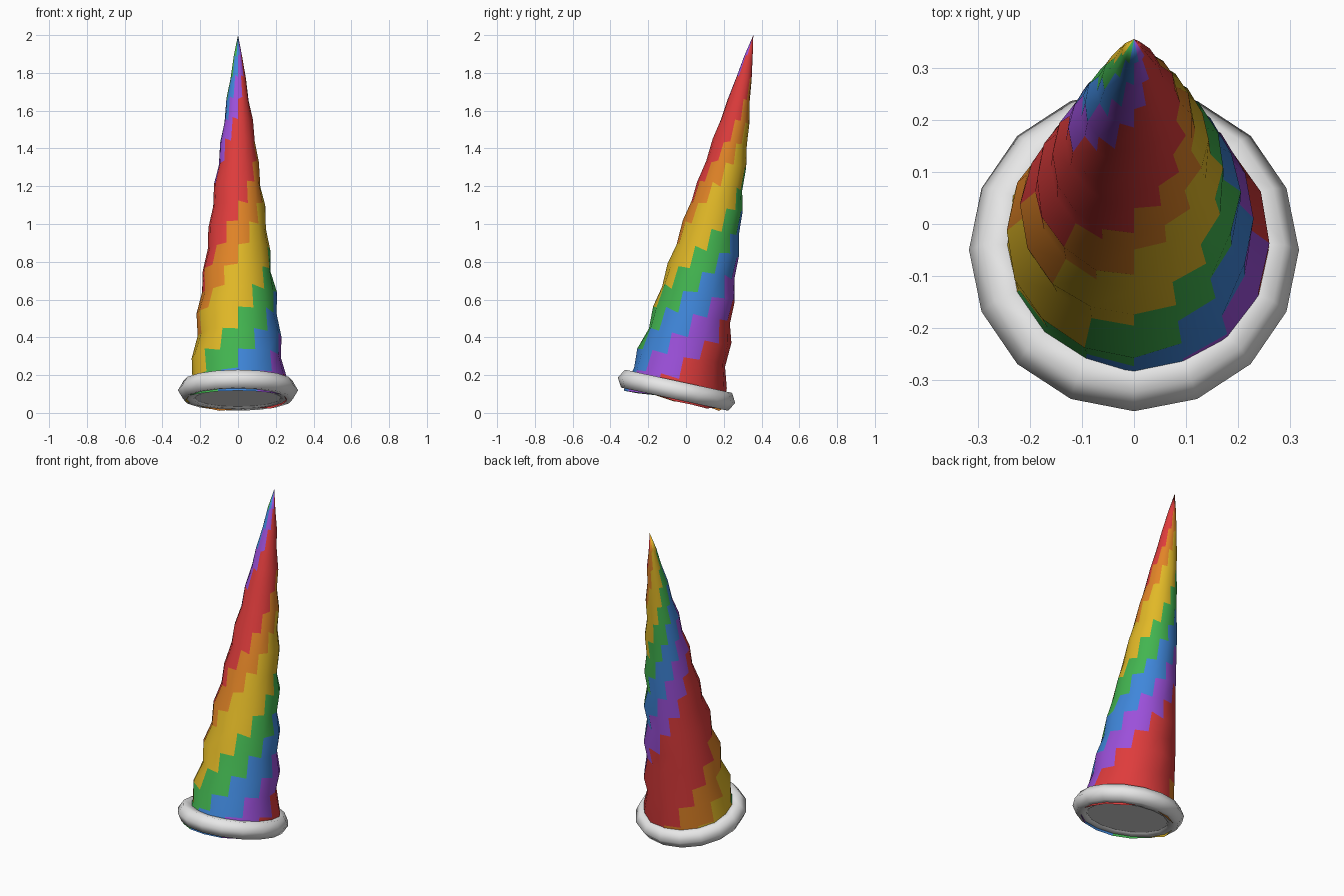
import bpy, bmesh, math, random
from mathutils import Matrix, Vector

if "Cube" in bpy.data.objects:
    bpy.data.objects.remove(bpy.data.objects["Cube"], do_unlink=True)

random.seed(4)
SIDES, ROWS = 16, 17
BASE, TIP = -0.053, 1.923      # heights along the horn's own axis
PITCH = 0.233                  # rise of the ridge per turn
TILT = Matrix.Translation((0, -0.05, 0.12)) @ Matrix.Rotation(math.radians(-12.2), 4, "X")


def material(name, rgb):
    mat = bpy.data.materials.new(name)
    mat.use_nodes = True
    mat.diffuse_color = (*rgb, 1)
    mat.node_tree.nodes["Principled BSDF"].inputs["Base Color"].default_value = (*rgb, 1)
    return mat


def finish(name, bm, mats):
    bmesh.ops.recalc_face_normals(bm, faces=bm.faces)
    mesh = bpy.data.meshes.new(name)
    bm.transform(TILT)
    bm.to_mesh(mesh)
    bm.free()
    for mat in mats:
        mesh.materials.append(mat)
    obj = bpy.data.objects.new(name, mesh)
    bpy.context.collection.objects.link(obj)
    bpy.ops.object.select_all(action="DESELECT")
    obj.select_set(True)
    bpy.context.view_layer.objects.active = obj
    bpy.ops.object.shade_smooth_by_angle(angle=math.radians(65))
    return obj


def around(angle, radius, height):
    # angle 0 is the front, growing towards +x
    return Vector((radius * math.sin(angle), -radius * math.cos(angle), height))


white = material("white", (0.85, 0.85, 0.85))
rainbow = [
    material("blue", (0.05, 0.24, 0.70)),
    material("purple", (0.33, 0.08, 0.70)),
    material("red", (0.73, 0.045, 0.045)),
    material("orange", (0.75, 0.23, 0.02)),
    material("yellow", (0.75, 0.48, 0.02)),
    material("green", (0.055, 0.46, 0.08)),
]
# Width of each stripe in columns, expanded to one colour index per column
stripes = [i for i, width in enumerate((2, 2, 5, 2, 3, 2)) for _ in range(width)]

# Horn: tapering cone with a winding ridge and stepped spiral stripes
bm = bmesh.new()
rings = []
for row in range(ROWS):
    t = row / ROWS
    ring = []
    for col in range(SIDES):
        angle = math.tau * col / SIDES
        s = BASE + (TIP - BASE) * t
        wave = math.cos(math.tau * (s - 0.266) / PITCH - angle + math.pi / 2)
        radius = 0.265 * (1 - t) ** 0.87 * (1 + 0.055 * wave + random.uniform(-0.015, 0.015))
        ring.append(bm.verts.new(around(angle, radius, s + random.uniform(-0.01, 0.01))))
    rings.append(ring)
tip = bm.verts.new((0, 0, TIP))
for row in range(ROWS):
    for col in range(SIDES):
        nxt = (col + 1) % SIDES
        low = [rings[row][col], rings[row][nxt]]
        top = [rings[row + 1][nxt], rings[row + 1][col]] if row + 1 < ROWS else [tip]
        face = bm.faces.new(low + top)
        face.material_index = stripes[(col - row + 1) % SIDES]
finish("horn", bm, rainbow)

# Base ring: low-poly rounded band
bm = bmesh.new()
TUBE = 6
loops = []
for col in range(SIDES):
    angle = math.tau * col / SIDES
    loops.append([
        bm.verts.new(around(angle, 0.262 + 0.056 * math.cos(a), 0.056 * math.sin(a)))
        for a in (math.tau * k / TUBE for k in range(TUBE))
    ])
for col in range(SIDES):
    here, there = loops[col], loops[(col + 1) % SIDES]
    for k in range(TUBE):
        m = (k + 1) % TUBE
        bm.faces.new((here[k], there[k], there[m], here[m]))
finish("base_ring", bm, [white])

# Underside disc closing the hole in the ring
bm = bmesh.new()
bmesh.ops.create_circle(bm, cap_ends=True, segments=SIDES, radius=0.245,
                        matrix=Matrix.Translation((0, 0, -0.04)) @ Matrix.Rotation(math.pi, 4, "X"))
finish("base_cap", bm, [white])
